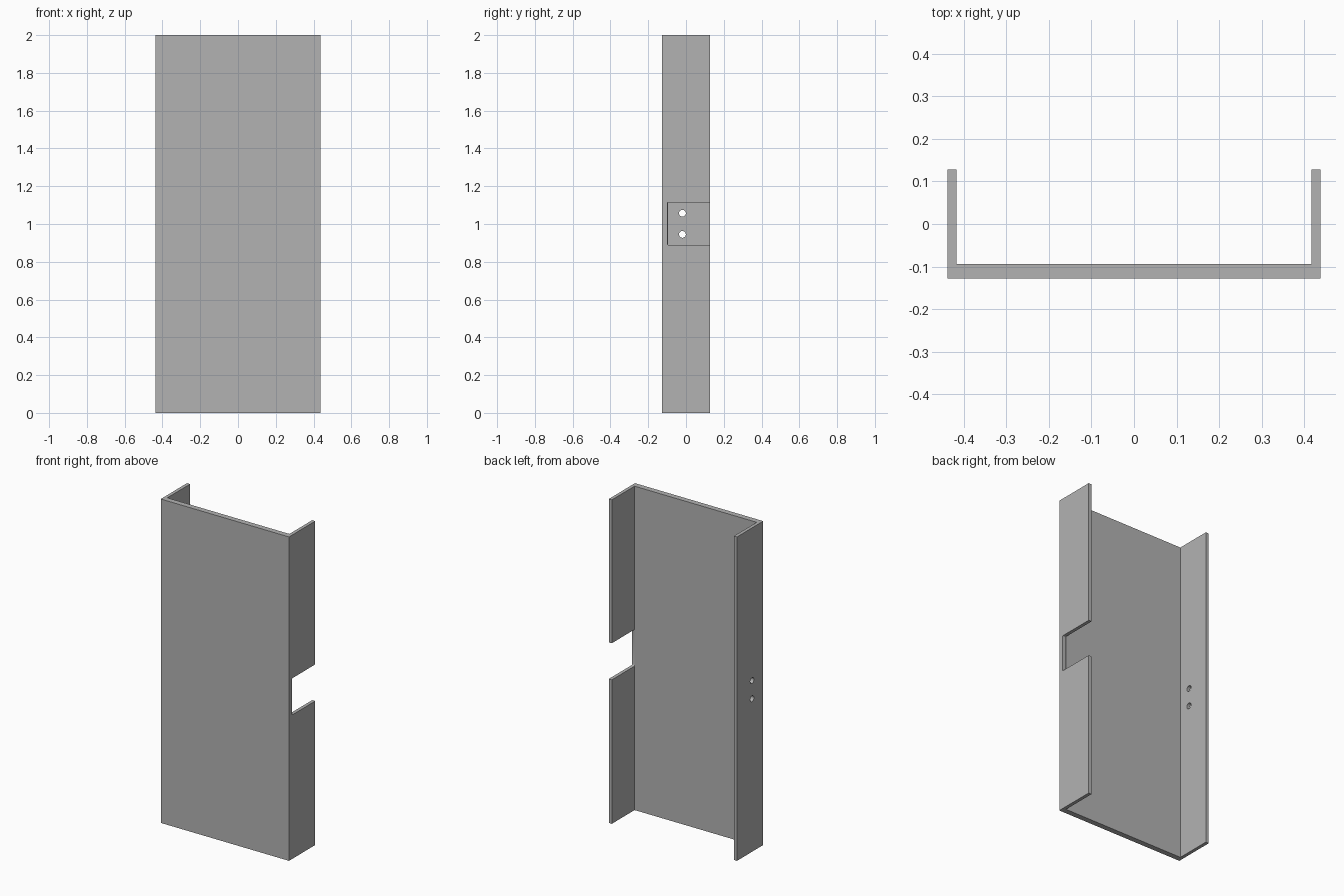
import bpy
import bmesh
from math import pi
from mathutils import Matrix, Vector

default = bpy.data.objects.get("Cube")
if default:
    bpy.data.objects.remove(default, do_unlink=True)

# Main sizes
HALF_W, HALF_D, HEIGHT = 0.438, 0.128, 2.0
FLANGE, PANEL = 0.021, 0.034

grey = bpy.data.materials.new("plain_grey")
grey.use_nodes = True
grey.diffuse_color = (0.45, 0.45, 0.45, 1)
grey.node_tree.nodes["Principled BSDF"].inputs["Base Color"].default_value = grey.diffuse_color


def make_object(name, bm):
    bmesh.ops.recalc_face_normals(bm, faces=bm.faces)
    mesh = bpy.data.meshes.new(name)
    bm.to_mesh(mesh)
    bm.free()
    mesh.materials.append(grey)
    obj = bpy.data.objects.new(name, mesh)
    bpy.context.collection.objects.link(obj)
    return obj


def cut(target, cutter):
    cutter.hide_render = True
    mod = target.modifiers.new(cutter.name, "BOOLEAN")
    mod.operation, mod.solver, mod.object = "DIFFERENCE", "EXACT", cutter
    bpy.context.view_layer.objects.active = target
    bpy.ops.object.modifier_apply(modifier=mod.name)
    bpy.data.objects.remove(cutter, do_unlink=True)


# Channel: front panel with two side flanges, one extruded profile
inner_x, inner_y = HALF_W - FLANGE, PANEL - HALF_D
half = [(HALF_W, -HALF_D), (HALF_W, HALF_D), (inner_x, HALF_D), (inner_x, inner_y)]
profile = half + [(-x, y) for x, y in reversed(half)]
bm = bmesh.new()
base = bm.faces.new([bm.verts.new((x, y, 0)) for x, y in profile])
side = bmesh.ops.extrude_face_region(bm, geom=[base], use_keep_orig=True)
top = [v for v in side["geom"] if isinstance(v, bmesh.types.BMVert)]
bmesh.ops.translate(bm, verts=top, vec=(0, 0, HEIGHT))
channel = make_object("channel_panel", bm)

# Notch in the left flange, open at the back, with slightly rounded corners
low, high = Vector((inner_x - 0.0005, -0.099, 0.889)), Vector((0.5, 0.2, 1.115))
bm = bmesh.new()
bmesh.ops.create_cube(bm, size=1, matrix=Matrix.Translation((low + high) / 2)
                      @ Matrix.Diagonal((high - low).to_4d()))
corners = [e for e in bm.edges
           if abs(e.verts[0].co.x - e.verts[1].co.x) > 0.01 and e.verts[0].co.y < 0]
bmesh.ops.bevel(bm, geom=corners, offset=0.006, segments=4, profile=0.5, affect="EDGES")
cut(channel, make_object("notch_cutter", bm))

# Two screw holes in the right flange
for z in (0.945, 1.057):
    bm = bmesh.new()
    place = Matrix.Translation((-HALF_W, -0.019, z)) @ Matrix.Rotation(pi / 2, 4, "Y")
    bmesh.ops.create_cone(bm, cap_ends=True, segments=32, radius1=0.018,
                          radius2=0.018, depth=0.1, matrix=place)
    cut(channel, make_object("hole_cutter", bm))

# Smooth the hole walls while keeping sharp edges
bpy.ops.object.select_all(action="DESELECT")
channel.select_set(True)
bpy.context.view_layer.objects.active = channel
bpy.ops.object.shade_smooth_by_angle(angle=pi / 6)
